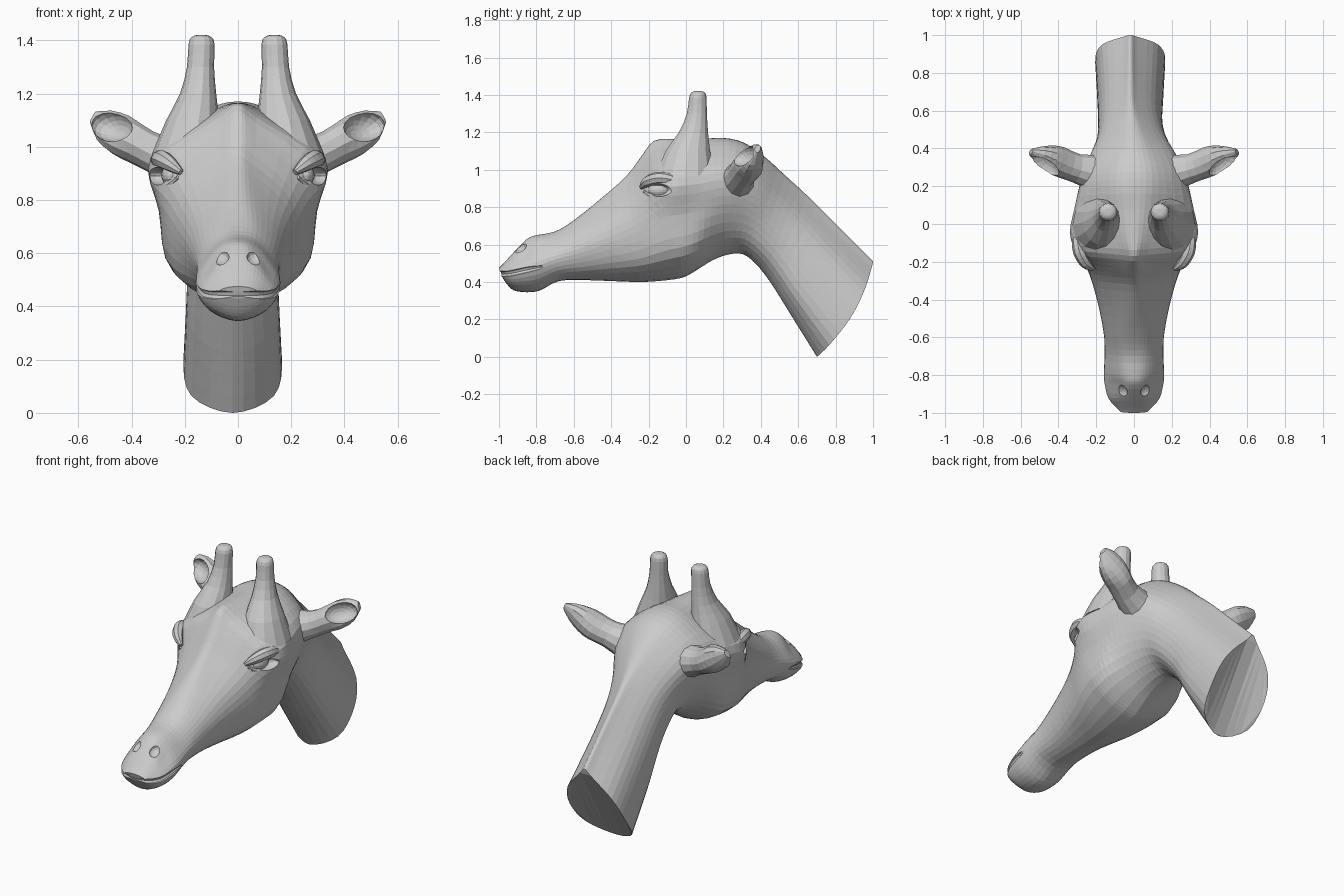
import bpy, bmesh
from math import sin, cos, pi
from mathutils import Vector, Matrix

if "Cube" in bpy.data.objects:
    bpy.data.objects.remove(bpy.data.objects["Cube"])

V = Vector


def spline(pts, n, closed=False):
    """Catmull-Rom interpolation through points, n steps per span."""
    out, k = [], len(pts)
    for i in range(k if closed else k - 1):
        if closed:
            a, b, c, d = (pts[(i + j) % k] for j in (-1, 0, 1, 2))
        else:
            a, b, c, d = pts[max(i - 1, 0)], pts[i], pts[i + 1], pts[min(i + 2, k - 1)]
        for s in range(n):
            t = s / n
            out.append(b + (c - a) * (t / 2) + (a * 2 - b * 5 + c * 4 - d) * (t * t / 2)
                       + (b * 3 - a - c * 3 + d) * (t ** 3 / 2))
    if not closed:
        out.append(pts[-1].copy())
    return out


def finish(name, bm):
    bmesh.ops.triangulate(bm, faces=bm.faces[:])
    bmesh.ops.recalc_face_normals(bm, faces=bm.faces[:])
    me = bpy.data.meshes.new(name)
    bm.to_mesh(me)
    bm.free()
    ob = bpy.data.objects.new(name, me)
    bpy.context.collection.objects.link(ob)
    return ob


def loft(name, rings, n=2):
    """Closed skin over rings, smoothed lengthwise."""
    cols = [spline(list(c), n) for c in zip(*rings)]
    bm = bmesh.new()
    grid = [[bm.verts.new(p) for p in r] for r in zip(*cols)]
    k = len(grid[0])
    for a, b in zip(grid, grid[1:]):
        for i in range(k):
            j = (i + 1) % k
            bm.faces.new((a[i], a[j], b[j], b[i]))
    bm.faces.new(grid[0])
    bm.faces.new(grid[-1])
    return finish(name, bm)


def ring(c, u, v, k=12):
    return [c + u * cos(2 * pi * i / k) + v * sin(2 * pi * i / k) for i in range(k)]


def tube(name, path, radii, n=3):
    rings = []
    for i, (p, r) in enumerate(zip(path, radii)):
        t = (path[min(i + 1, len(path) - 1)] - path[max(i - 1, 0)]).normalized()
        u = t.cross(V((0, 0, 1))).normalized()
        rings.append(ring(p, u * r, t.cross(u) * r, 8))
    return loft(name, rings, n)


def ball(name, c, x, y, z, seg=16):
    """Ellipsoid with three axis vectors."""
    bm = bmesh.new()
    m = Matrix((x, y, z)).transposed().to_4x4()
    m.translation = c
    bmesh.ops.create_uvsphere(bm, u_segments=seg, v_segments=seg // 2 + 2, radius=1, matrix=m)
    return finish(name, bm)


def combine(ob, tool, op):
    mod = ob.modifiers.new("bool", 'BOOLEAN')
    mod.object, mod.operation, mod.solver = tool, op, 'EXACT'
    dg = bpy.context.evaluated_depsgraph_get()
    me = bpy.data.meshes.new_from_object(ob.evaluated_get(dg))
    ob.modifiers.clear()
    ob.data = me
    bpy.data.objects.remove(tool)


# Head and neck sections: top y,z, bottom y,z, half widths from crown to jaw
head = [
    (-1.0, .475, -.985, .43, .035, .065, .07, .04),
    (-.975, .50, -.955, .385, .05, .09, .105, .07),
    (-.92, .56, -.92, .355, .06, .11, .14, .095),
    (-.85, .63, -.85, .345, .05, .105, .157, .11),
    (-.80, .65, -.78, .355, .06, .12, .16, .11),
    (-.70, .67, -.68, .405, .065, .125, .155, .115),
    (-.60, .73, -.55, .41, .07, .14, .16, .115),
    (-.45, .85, -.40, .405, .06, .16, .19, .14),
    (-.32, .965, -.25, .40, .06, .195, .23, .185),
    (-.24, 1.07, -.15, .405, .07, .235, .265, .22),
    (-.17, 1.155, -.06, .415, .07, .30, .292, .24),
    (-.06, 1.165, .0, .43, .10, .328, .298, .247)]
neck = [
    (.08, 1.165, .06, .465, .12, .305, .295, .235),
    (.20, 1.17, .14, .515, .13, .28, .28, .19),
    (.31, 1.145, .22, .545, .12, .255, .25, .16),
    (.42, 1.07, .30, .55, .09, .21, .215, .145),
    (.53, .97, .37, .50, .06, .16, .183, .14),
    (.65, .86, .45, .40, .04, .135, .17, .135),
    (.80, .71, .56, .225, .035, .135, .173, .147),
    (1.0, .51, .70, .0, .035, .147, .185, .155)]
sections = head + neck
levels = (0, .06, .28, .55, .85, 1)
rings = []
for i, (ty, tz, by, bz, *w) in enumerate(sections):
    top, bot = V((0, ty, tz)), V((0, by, bz))
    shift = -.02 * min(max((ty - .35) / .3, 0), 1)
    bulge = .05 if i == len(sections) - 1 else 0
    half = []
    for t, x in zip(levels, [0] + w + [0]):
        p = top.lerp(bot, t) + V((0, .86, -.5)) * bulge * 4 * t * (1 - t)
        half.append((x, p))
    pts = [V((x + shift, p.y, p.z)) for x, p in half]
    pts += [V((-x + shift, p.y, p.z)) for x, p in half[-2:0:-1]]
    rings.append(spline(pts, 4, True))
body = loft("giraffe_head_and_neck", rings, 3)

for s, side in ((1, "left"), (-1, "right")):
    def P(x, y, z):
        return V((s * x, y, z))

    # Horn with flared base
    horn = loft(side + "_horn", [
        ring(P(x, y, z), V((rx, 0, 0)), V((0, ry, 0)), 14) for x, y, z, rx, ry in (
            (.19, -.005, .97, .135, .16), (.170, .01, 1.10, .10, .122),
            (.150, .04, 1.20, .068, .08), (.141, .058, 1.30, .051, .055),
            (.137, .063, 1.385, .049, .048), (.137, .065, 1.412, .038, .038),
            (.137, .065, 1.42, .018, .018))])
    combine(body, horn, 'UNION')

    # Ear with a scooped-out front
    u, v = P(-.45, .35, .8).normalized(), P(.05, -.88, .42).normalized()
    ear = loft(side + "_ear", [
        ring(P(x, y, z), u * a, v * b) for x, y, z, a, b in (
            (.20, .27, .94, .10, .10), (.305, .295, .972, .074, .078),
            (.38, .325, 1.01, .073, .083), (.44, .345, 1.045, .08, .072),
            (.50, .365, 1.08, .066, .044), (.545, .383, 1.112, .024, .015))])
    n = P(.66, -.72, .2)
    n = (n - u * n.dot(u)).normalized()
    scoop = ball("ear_scoop", P(.445, .34, 1.045) + n * .058, u.cross(n) * .095, u * .06, n * .058)
    combine(ear, scoop, 'DIFFERENCE')
    combine(body, ear, 'UNION')

    # Eye socket, lids and eyeball
    socket = ball("eye_socket", P(.31, -.155, .89), V((.05, 0, 0)), V((0, .085, 0)), V((0, 0, .034)))
    combine(body, socket, 'DIFFERENCE')
    brow = tube("brow", [P(.215, -.24, .905), P(.255, -.21, .935), P(.288, -.15, .955),
                         P(.30, -.08, .948), P(.295, -.02, .91)], (.012, .028, .034, .028, .012))
    combine(body, brow, 'UNION')
    lid = tube("lower_lid", [P(.225, -.225, .885), P(.257, -.18, .855), P(.278, -.13, .843),
                             P(.288, -.06, .87)], (.008, .016, .018, .008))
    combine(body, lid, 'UNION')
    ball(side + "_eye", P(.25, -.145, .893), V((.038, 0, 0)), V((0, .06, 0)), V((0, 0, .042)))

    # Nostril
    nostril = ball("nostril", P(.073, -.89, .588), P(.04, -.006, .0), P(.006, .036, .022),
                   V((0, -.014, .024)), 12)
    combine(body, nostril, 'DIFFERENCE')

# Mouth groove around the muzzle
lip = [V(p) for p in ((.165, -.73, .487), (.159, -.85, .465), (.141, -.92, .45),
                      (.104, -.969, .443), (.05, -.997, .442))]
lip = lip + [V((0, -1.003, .442))] + [V((-p.x, p.y, p.z)) for p in reversed(lip)]
mouth = tube("mouth", lip, [.006] + [.017] * 9 + [.006])
combine(body, mouth, 'DIFFERENCE')
